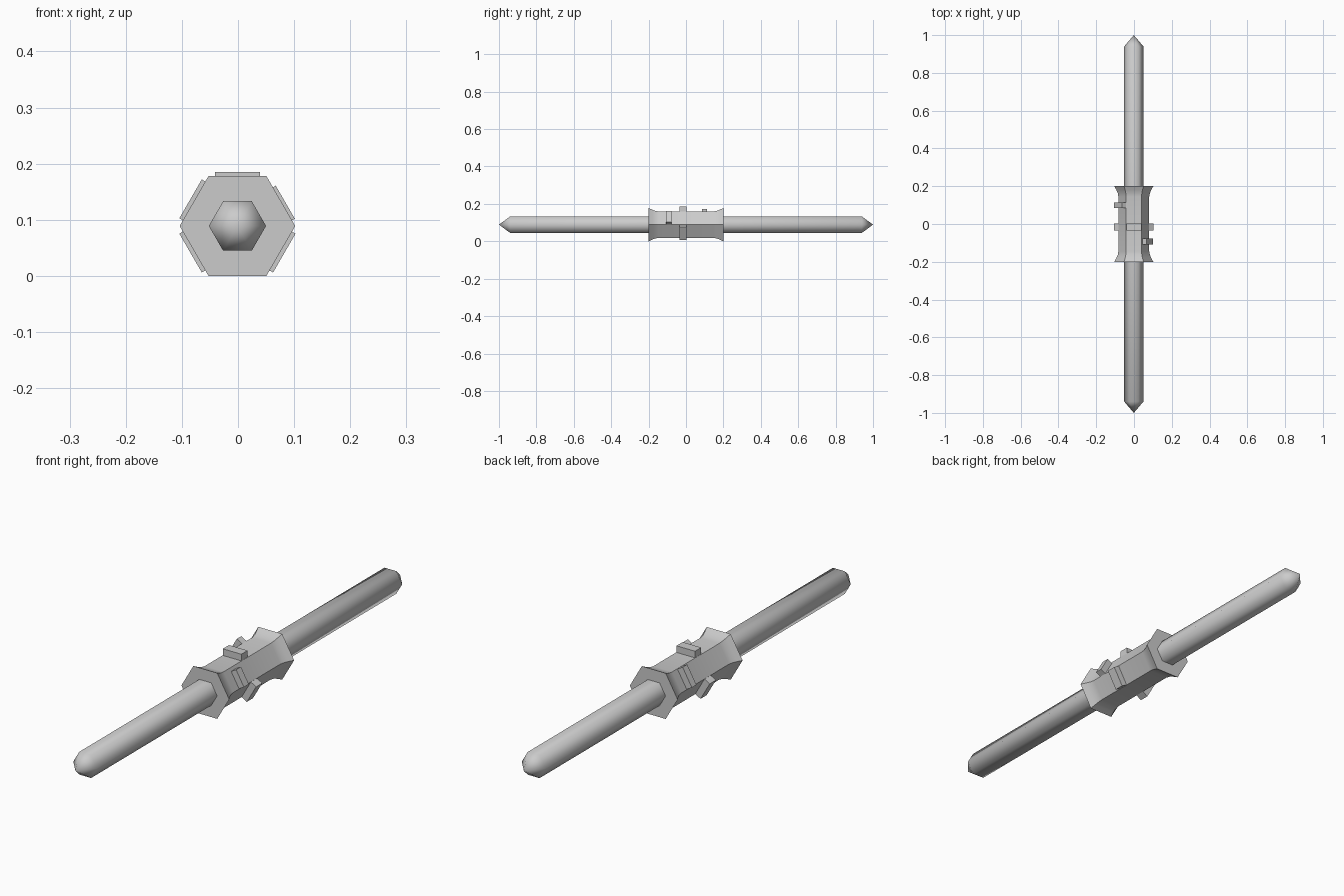
import bpy, bmesh, math
from mathutils import Matrix, Vector

if "Cube" in bpy.data.objects:
    bpy.data.objects.remove(bpy.data.objects["Cube"])

CX, CZ = -0.001, 0.089


def finish(name, bm, angle):
    bmesh.ops.recalc_face_normals(bm, faces=bm.faces)
    me = bpy.data.meshes.new(name)
    bm.to_mesh(me)
    bm.free()
    ob = bpy.data.objects.new(name, me)
    ob.location = (CX, 0, CZ)
    bpy.context.collection.objects.link(ob)
    if angle:
        bpy.ops.object.select_all(action='DESELECT')
        ob.select_set(True)
        bpy.context.view_layer.objects.active = ob
        bpy.ops.object.shade_smooth_by_angle(angle=math.radians(angle))
    return ob


def hex_sweep(name, profile, angle):
    """Six-sided body along y from (y, radius) pairs; radius 0 gives a point."""
    bm = bmesh.new()
    rings = []
    for y, r in profile:
        n = 6 if r else 1
        rings.append([bm.verts.new((r * math.cos(k * math.pi / 3), y,
                                    r * math.sin(k * math.pi / 3))) for k in range(n)])
    for a, b in zip(rings, rings[1:]):
        for k in range(6):
            j = (k + 1) % 6
            quad = [a[k % len(a)], a[j % len(a)], b[j % len(b)], b[k % len(b)]]
            bm.faces.new(list(dict.fromkeys(quad)))
    for ring in (rings[0], rings[-1]):
        if len(ring) == 6:
            bm.faces.new(ring)
    return finish(name, bm, angle)


# Long rod with pointed ends, smooth shaded
hex_sweep("rod", [(-1, 0), (-0.94, 0.051), (0.94, 0.051), (1, 0)], 65)

# Grip with flared ends
flare = [(0.2, 0.103), (0.18, 0.092), (0.163, 0.085), (0.145, 0.0815)]
hex_sweep("grip", [(-y, r) for y, r in flare] + flare[::-1], 30)


# Raised plates on the grip faces
def plate(name, degrees, y0, y1, t0, t1, top=0.0965):
    bm = bmesh.new()
    bmesh.ops.create_cube(bm, size=1)
    low = 0.06
    rot = Matrix.Rotation(-math.radians(degrees), 4, 'Y')
    bmesh.ops.scale(bm, vec=(top - low, y1 - y0, t1 - t0), verts=bm.verts)
    bmesh.ops.translate(bm, vec=Vector(((top + low) / 2, (y0 + y1) / 2, (t0 + t1) / 2)),
                        verts=bm.verts)
    bmesh.ops.transform(bm, matrix=rot, verts=bm.verts)
    finish(name, bm, 0)


for name, deg in (("top_plate", 90), ("lower_left_plate", 210), ("lower_right_plate", 330)):
    plate(name, deg, -0.035, 0.003, -0.04, 0.04)
plate("upper_right_plate", 30, -0.108, -0.078, -0.04, 0.028, 0.095)
plate("upper_left_plate", 150, 0.085, 0.113, -0.04, 0.04)
